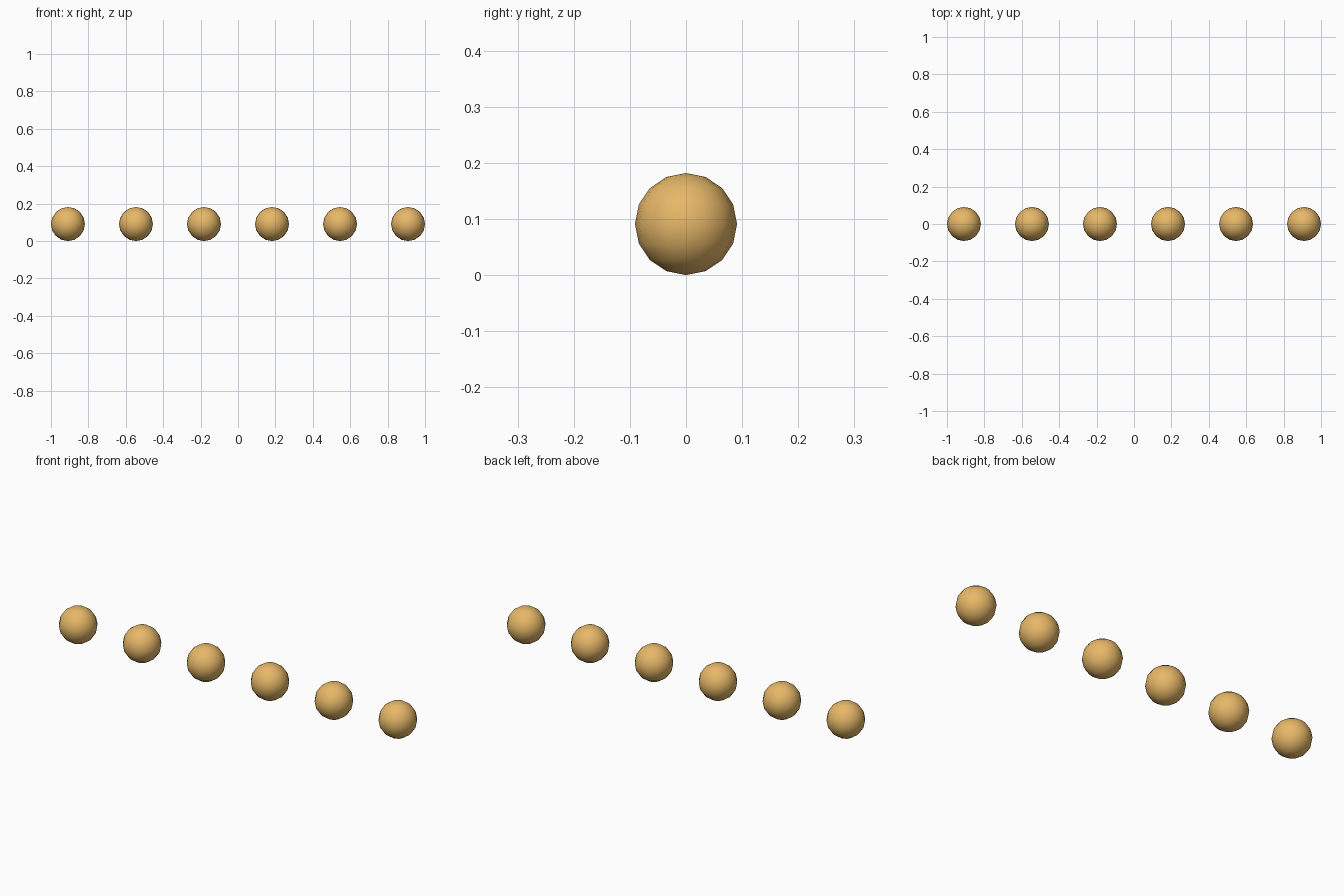
import bpy

if "Cube" in bpy.data.objects:
    bpy.data.objects.remove(bpy.data.objects["Cube"])

RADIUS = 1 / 11          # six balls and five gaps span 2 units
SPACING = 4 / 11
COUNT = 6

gold = bpy.data.materials.new("gold")
gold.diffuse_color = (0.80, 0.48, 0.14, 1)
gold.use_nodes = True
gold.node_tree.nodes["Principled BSDF"].inputs["Base Color"].default_value = gold.diffuse_color

# Row of low-poly, smooth-shaded balls
for i in range(COUNT):
    x = (i - (COUNT - 1) / 2) * SPACING
    bpy.ops.mesh.primitive_uv_sphere_add(
        segments=16, ring_count=8, radius=RADIUS, location=(x, 0, RADIUS))
    ball = bpy.context.object
    ball.name = f"ball_{i + 1}"
    ball.data.materials.append(gold)
    bpy.ops.object.shade_smooth()
